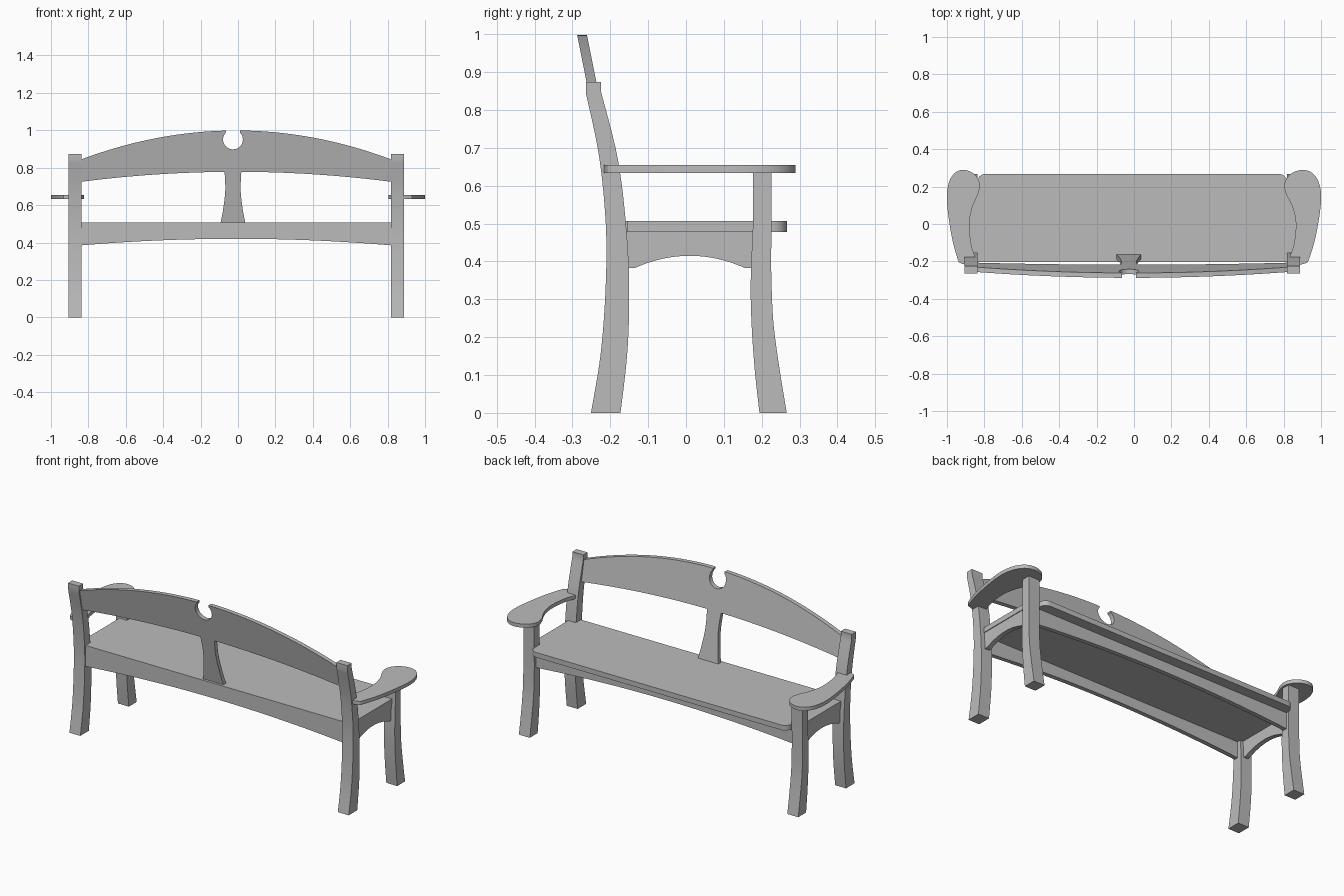
import bpy
import bmesh
from math import sin, cos, pi, radians
from mathutils import Vector

if "Cube" in bpy.data.objects:
    bpy.data.objects.remove(bpy.data.objects["Cube"], do_unlink=True)

wood = bpy.data.materials.new("grey_wood")
wood.use_nodes = True
wood.diffuse_color = (0.5, 0.5, 0.5, 1)
wood.node_tree.nodes["Principled BSDF"].inputs["Base Color"].default_value = (0.5, 0.5, 0.5, 1)

CX = -0.01                      # middle of the frame
INNER, OUTER = 0.827, 0.897     # leg faces, measured from CX


def spline(points, steps=6, closed=False):
    """Smooth curve through a few 2D points."""
    p = [Vector(q) for q in points]
    n = len(p)
    out = []
    for i in range(n if closed else n - 1):
        if closed:
            a, b, c, d = (p[(i + k) % n] for k in (-1, 0, 1, 2))
        else:
            a, b, c, d = (p[min(max(i + k, 0), n - 1)] for k in (-1, 0, 1, 2))
        for s in range(steps):
            t = s / steps
            out.append(0.5 * (2 * b + (c - a) * t + (2 * a - 5 * b + 4 * c - d) * t ** 2
                              + (3 * b - a - 3 * c + d) * t ** 3))
    return out if closed else out + [p[-1]]


def arch(u0, u1, end, mid, steps=28):
    """Shallow arch from u0 to u1."""
    ts = [i / steps for i in range(steps + 1)]
    return [(u0 + (u1 - u0) * t, end + (mid - end) * (1 - (2 * t - 1) ** 2)) for t in ts]


def prism(name, outline, d0, d1, place):
    """Extrude an outline from depth d0 to d1; place maps (u, v, d) to space."""
    bm = bmesh.new()
    rings = [[bm.verts.new(place(u, v, d)) for u, v in outline] for d in (d0, d1)]
    bm.faces.new(rings[0])
    bm.faces.new(rings[1][::-1])
    n = len(outline)
    for i in range(n):
        j = (i + 1) % n
        bm.faces.new((rings[0][i], rings[1][i], rings[1][j], rings[0][j]))
    bmesh.ops.recalc_face_normals(bm, faces=bm.faces)
    mesh = bpy.data.meshes.new(name)
    bm.to_mesh(mesh)
    bm.free()
    mesh.materials.append(wood)
    obj = bpy.data.objects.new(name, mesh)
    bpy.context.collection.objects.link(obj)
    bpy.ops.object.select_all(action="DESELECT")
    obj.select_set(True)
    bpy.context.view_layer.objects.active = obj
    bpy.ops.object.shade_smooth_by_angle(angle=radians(30))
    return obj


def side_plane(u, v, d):
    return (d, u, v)


def front_plane(u, v, d):
    return (u, d, v)


def flat_plane(u, v, d):
    return (u, v, d)


def leaning_plane(u, v, d):
    return (u, -0.262 - 0.2 * (v - 1) - d, v)


# Side profiles as (y, z)
back_leg = (spline([(-0.173, 0), (-0.155, 0.16), (-0.15, 0.32), (-0.157, 0.48),
                    (-0.18, 0.67), (-0.225, 0.85)]) + [(-0.225, 0.874), (-0.264, 0.874)]
            + spline([(-0.264, 0.842), (-0.23, 0.68), (-0.212, 0.5), (-0.212, 0.34),
                      (-0.225, 0.16), (-0.251, 0)]))
front_leg = (spline([(0.266, 0), (0.245, 0.13), (0.23, 0.25), (0.225, 0.38)])
             + [(0.226, 0.637), (0.177, 0.637)]
             + spline([(0.177, 0.5), (0.171, 0.35), (0.173, 0.24), (0.181, 0.12), (0.194, 0)]))
side_rail = ([(-0.16, 0.383)] + arch(-0.135, 0.155, 0.383, 0.415)
             + [(0.18, 0.383), (0.18, 0.478), (-0.16, 0.478)])

# Armrest outline seen from above, measured inwards from the outer edge
arm = spline([(0.075, -0.21), (0.058, -0.19), (0.024, -0.06), (0, 0.12), (0.01, 0.22), (0.045, 0.275),
              (0.093, 0.289), (0.145, 0.268), (0.174, 0.22), (0.168, 0.165), (0.136, 0.09),
              (0.12, 0), (0.13, -0.11), (0.15, -0.18), (0.142, -0.213), (0.11, -0.218)],
             closed=True)

# Legs, side rails and armrests at both ends
for side, s, stretch in (("right", -1, 1.0), ("left", 1, 1.12)):
    inner, outer = CX + s * INNER, CX + s * OUTER
    prism(side + "_back_leg", back_leg, inner, outer, side_plane)
    prism(side + "_front_leg", front_leg, inner, outer, side_plane)
    prism(side + "_side_rail", side_rail, CX + s * 0.845, CX + s * 0.872, side_plane)
    prism(side + "_armrest", [(s * (1 - u * stretch), v) for u, v in arm],
          0.634, 0.655, flat_plane)

# Long arched rails under the seat
x0, x1 = CX - INNER, CX + INNER
rail = arch(x0, x1, 0.385, 0.42) + [(x1, 0.479), (x0, 0.479)]
prism("back_rail", rail, -0.203, -0.178, front_plane)
prism("front_rail", rail, 0.183, 0.208, front_plane)

# Seat board, notched around the legs, with rounded front corners
R = 0.04
half = [(INNER, -0.203), (INNER, -0.156), (0.876, -0.156), (0.876, 0.177), (INNER, 0.177)]
half += [(INNER - R + R * cos(a), 0.267 - R + R * sin(a)) for a in [i * pi / 16 for i in range(9)]]
seat = [(CX + u, v) for u, v in half] + [(CX - u, v) for u, v in reversed(half)]
prism("seat", seat, 0.478, 0.507, flat_plane)

# Crest rail with a keyhole notch in its arched top
NX, NZ, NR = -0.027, 0.951, 0.053
top = arch(x0, x1, 0.845, 0.999, 48)
notch = [(NX + NR * cos(a), NZ + NR * sin(a))
         for a in [radians(45 - i * 270 / 24) for i in range(25)]]
gap = NR * cos(pi / 4)
right_top = [q for q in top if q[0] < NX - gap] + [(NX - gap, 0.998)]
left_top = [(NX + gap, 0.998)] + [q for q in top if q[0] > NX + gap]
crest = arch(x0, x1, 0.725, 0.778) + left_top[::-1] + notch + right_top[::-1]
prism("crest_rail", crest, 0, 0.026, leaning_plane)

# Central splat, flared towards the seat
edge = spline([(0.066, 0.505), (0.052, 0.58), (0.041, 0.68), (0.045, 0.782)])
splat = [(NX + u, v) for u, v in edge] + [(NX - u, v) for u, v in reversed(edge)]
prism("back_splat", splat, 0.001, 0.025, leaning_plane)
